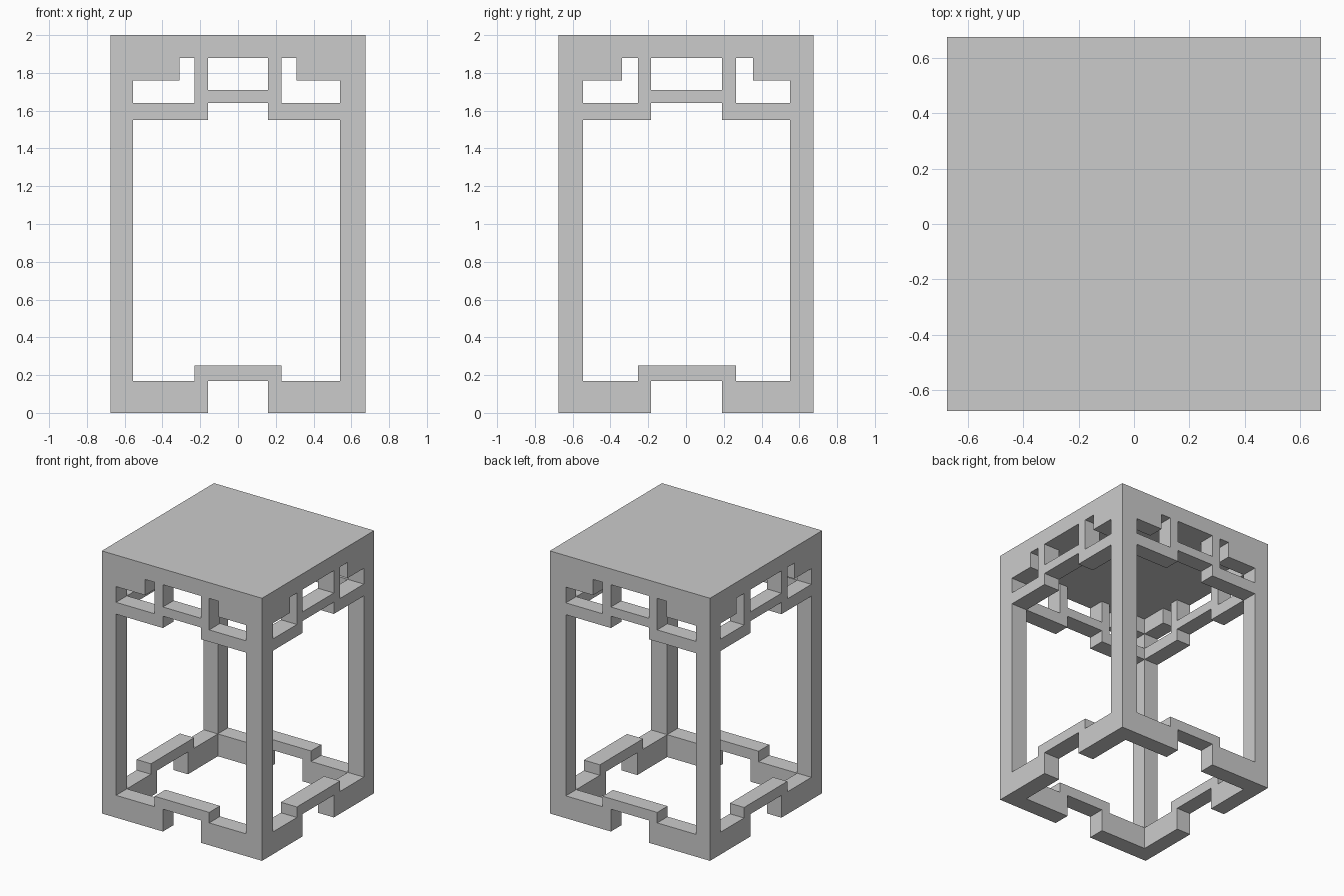
import bpy
import bmesh

if "Cube" in bpy.data.objects:
    bpy.data.objects.remove(bpy.data.objects["Cube"])

H = 0.675                      # half width of the square plan
X0, X1 = -0.555, 0.54          # inner faces of the legs across x
Y0, Y1 = -0.545, 0.55          # inner faces of the legs across y


def prism(name, profile, lo, hi, axis):
    """Extrude an (across, z) profile from lo to hi along axis 'x' or 'y'."""
    def place(a, z, d):
        return (a, d, z) if axis == 'y' else (d, a, z)
    bm = bmesh.new()
    face = bm.faces.new([bm.verts.new(place(a, z, lo)) for a, z in profile])
    ext = bmesh.ops.extrude_face_region(bm, geom=[face])
    step = (0, hi - lo, 0) if axis == 'y' else (hi - lo, 0, 0)
    moved = [v for v in ext['geom'] if isinstance(v, bmesh.types.BMVert)]
    bmesh.ops.translate(bm, verts=moved, vec=step)
    bmesh.ops.recalc_face_normals(bm, faces=bm.faces)
    mesh = bpy.data.meshes.new(name)
    bm.to_mesh(mesh)
    bm.free()
    obj = bpy.data.objects.new(name, mesh)
    bpy.context.collection.objects.link(obj)
    return obj


def rect(a0, a1, z0, z1):
    return [(a0, z0), (a1, z0), (a1, z1), (a0, z1)]


def side(name, axis, lo, hi, l, r, window, stile, slot):
    """Lattice, corner brackets and stepped base rail between two legs."""
    w0, w1 = window
    s0, s1 = stile
    lattice = [(l, 1.55), (w0, 1.55), (w0, 1.64), (w1, 1.64), (w1, 1.55),
               (r, 1.55), (r, 1.64), (s1, 1.64), (s1, 1.88), (w1, 1.88),
               (w1, 1.71), (w0, 1.71), (w0, 1.88), (s0, 1.88), (s0, 1.64),
               (l, 1.64)]
    base = [(l, 0), (w0, 0), (w0, 0.17), (w1, 0.17), (w1, 0), (r, 0),
            (r, 0.17), (s1, 0.17), (s1, 0.25), (s0, 0.25), (s0, 0.17),
            (l, 0.17)]
    prism(name + "_lattice", lattice, lo, hi, axis)
    prism(name + "_base_rail", base, lo, hi, axis)
    prism(name + "_bracket_a", rect(l, slot[0], 1.76, 1.88), lo, hi, axis)
    prism(name + "_bracket_b", rect(slot[1], r, 1.76, 1.88), lo, hi, axis)


# Top slab
prism("top_slab", rect(-H, H, 1.88, 2.0), -H, H, 'y')

# Four corner legs
for yname, y0, y1 in (("front", -H, Y0), ("back", Y1, H)):
    for xname, x0, x1 in (("left", -H, X0), ("right", X1, H)):
        prism(f"{yname}_{xname}_leg", rect(x0, x1, 0, 1.88), y0, y1, 'y')

# Front and back frames
for name, lo, hi in (("front", -H, Y0), ("back", Y1, H)):
    side(name, 'y', lo, hi, X0, X1, (-0.16, 0.16), (-0.23, 0.23), (-0.31, 0.31))

# Left and right frames
for name, lo, hi in (("left", -H, X0), ("right", X1, H)):
    side(name, 'x', lo, hi, Y0, Y1, (-0.185, 0.19), (-0.255, 0.265), (-0.34, 0.355))
